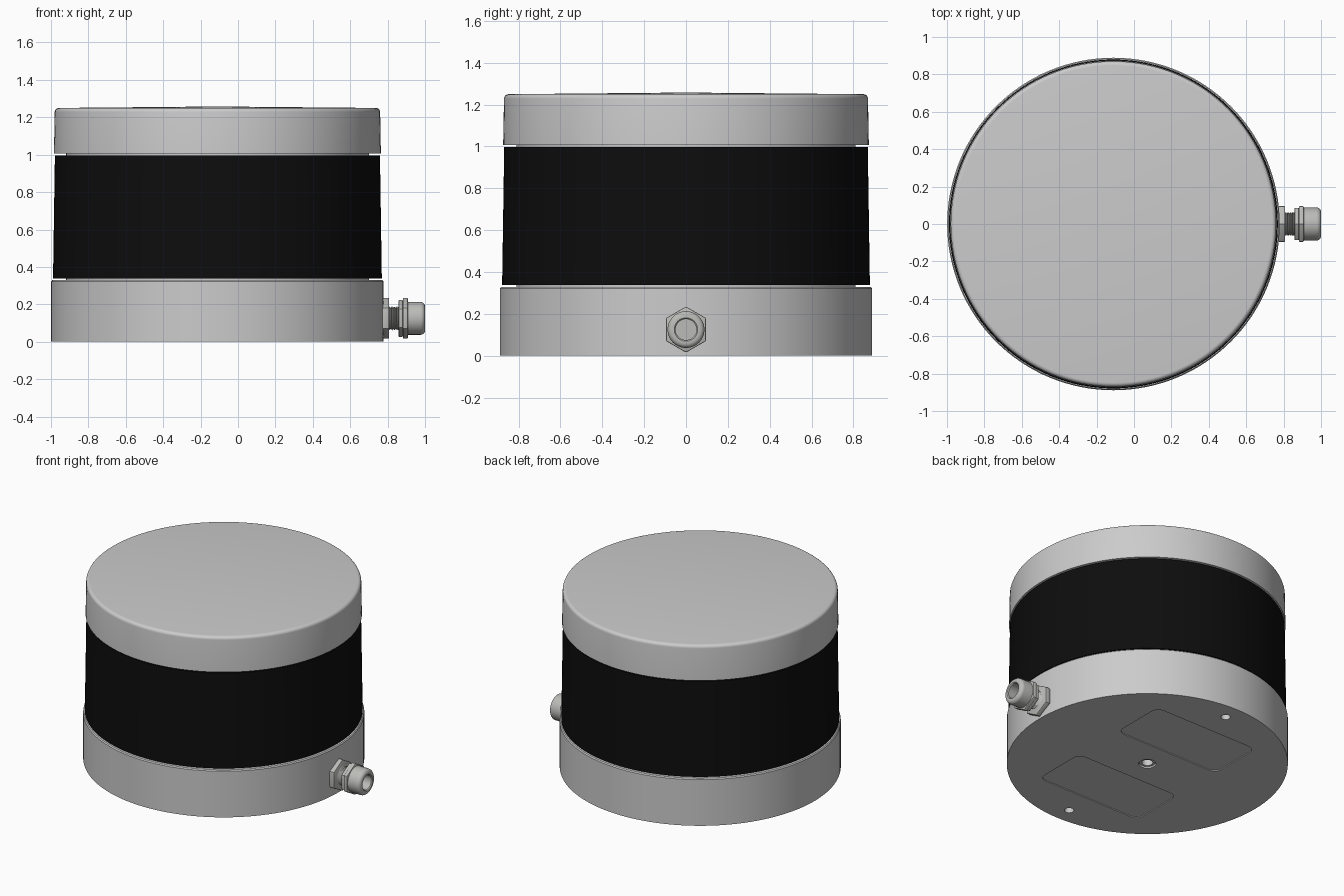
import bpy, bmesh
from math import sin, cos, pi, radians
from mathutils import Matrix

if "Cube" in bpy.data.objects:
    bpy.data.objects.remove(bpy.data.objects["Cube"])

CX = -0.11      # body axis
GZ = 0.125      # cable gland height


def finish(name, bm, matrix=None, angle=30, mat=None):
    bmesh.ops.remove_doubles(bm, verts=bm.verts, dist=1e-5)
    bmesh.ops.recalc_face_normals(bm, faces=bm.faces)
    if matrix:
        bm.transform(matrix)
    me = bpy.data.meshes.new(name)
    bm.to_mesh(me)
    bm.free()
    ob = bpy.data.objects.new(name, me)
    bpy.context.collection.objects.link(ob)
    if mat:
        me.materials.append(mat)
    bpy.ops.object.select_all(action='DESELECT')
    ob.select_set(True)
    bpy.context.view_layer.objects.active = ob
    bpy.ops.object.shade_smooth_by_angle(angle=radians(angle))
    return ob


def lathe(name, profile, matrix, segs=128, mat=None, closed=False):
    """Revolve (radius, height) points about z."""
    bm = bmesh.new()
    vs = [bm.verts.new((r, 0, z)) for r, z in profile]
    es = [bm.edges.new(p) for p in zip(vs, vs[1:])]
    if closed:
        es.append(bm.edges.new((vs[-1], vs[0])))
    bmesh.ops.spin(bm, geom=vs + es, cent=(0, 0, 0), axis=(0, 0, 1),
                   angle=2 * pi, steps=segs, use_duplicate=False)
    return finish(name, bm, matrix, mat=mat)


def arc(cx, cz, r, a0, a1, n=6):
    return [(cx + r * cos(radians(a0 + (a1 - a0) * i / n)),
             cz + r * sin(radians(a0 + (a1 - a0) * i / n))) for i in range(n + 1)]


def prism(bm, outline, z0, z1):
    f = bm.faces.new([bm.verts.new((x, y, z0)) for x, y in outline])
    ext = bmesh.ops.extrude_face_region(bm, geom=[f])['geom']
    bmesh.ops.translate(bm, vec=(0, 0, z1 - z0),
                        verts=[v for v in ext if isinstance(v, bmesh.types.BMVert)])


body = Matrix.Translation((CX, 0, 0))
black = bpy.data.materials.new("black_window")
black.diffuse_color = (0.004, 0.004, 0.004, 1)
black.use_nodes = True
black.node_tree.nodes["Principled BSDF"].inputs["Base Color"].default_value = black.diffuse_color

# Base with a small top chamfer
base = lathe("base", [(0, 0), (0.889, 0), (0.889, 0.322), (0.883, 0.329), (0, 0.329)], body)

# Recessed core showing in the two seams
lathe("core", [(0, 0.31), (0.81, 0.31), (0.81, 1.03), (0, 1.03)], body)

# Slightly tapered black window band
lathe("window_band", [(0, 0.337), (0.879, 0.337), (0.869, 0.997), (0, 0.997)], body, mat=black)

# Top cap with filleted rim and shallow dome
lathe("top_cap", [(0, 1.006), (0.874, 1.006)] + arc(0.848, 1.228, 0.022, 0, 90) + [(0, 1.258)], body)

# Underside cutters: screw holes, centre socket and two shallow recesses
bm = bmesh.new()
for y, r, depth in ((-0.77, 0.03, 0.12), (0.77, 0.03, 0.12), (0, 0.055, 0.08)):
    prism(bm, [(r * cos(2 * pi * i / 32), y + r * sin(2 * pi * i / 32)) for i in range(32)],
          -0.05, depth)
for s in (-1, 1):
    pts = []
    for cx, cy, a in ((0.35, 0.525, 0), (-0.35, 0.525, 90), (-0.35, 0.245, 180), (0.35, 0.245, 270)):
        pts += arc(cx, cy, 0.055, a, a + 90)
    prism(bm, [(x, s * y) for x, y in pts], -0.05, 0.006)
cutter = finish("underside_cutter", bm, body)
mod = base.modifiers.new("underside", 'BOOLEAN')
mod.object, mod.solver = cutter, 'EXACT'
cutter.hide_render = True
cutter.hide_set(True)
bpy.context.view_layer.objects.active = base
base.select_set(True)
bpy.ops.object.modifier_apply(modifier=mod.name)
bpy.data.objects.remove(cutter)
bpy.ops.object.shade_smooth_by_angle(angle=radians(30))

# Bushing in the centre socket
lathe("centre_bushing", [(0.035, 0.008), (0.05, 0.008), (0.055, 0.014), (0.055, 0.08), (0.035, 0.08)],
      body, 32, closed=True)

# Cable gland, modelled along z then laid along +x
gland = Matrix.Translation((0, 0, GZ)) @ Matrix.Rotation(pi / 2, 4, 'Y')
steel = bpy.data.materials.new("gland_metal")
steel.diffuse_color = (0.5, 0.5, 0.48, 1)
steel.use_nodes = True
steel.node_tree.nodes["Principled BSDF"].inputs["Base Color"].default_value = steel.diffuse_color


def hex_nut(name, r, x0, x1):
    bm = bmesh.new()
    prism(bm, [(r * cos(i * pi / 3), r * sin(i * pi / 3)) for i in range(6)], x0, x1)
    bmesh.ops.bevel(bm, geom=[e for e in bm.edges], offset=0.005,
                    segments=2, affect='EDGES', profile=0.5)
    # Bore the nut by removing its ends and bridging to inner rings is hidden by the stem
    return finish(name, bm, gland, mat=steel)


hex_nut("gland_lock_nut", 0.11, 0.772, 0.808)
hex_nut("gland_body_nut", 0.1, 0.858, 0.882)
hex_nut("gland_cap_nut", 0.11, 0.881, 0.908)

# Threaded stem
thread = [(0, 0.76)]
for i in range(6):
    x = 0.805 + i * 0.009
    thread += [(0.056, x), (0.064, x + 0.0045)]
lathe("gland_thread", thread + [(0.056, 0.862), (0, 0.862)], gland, 32, steel)

# Rounded clamping cap with cable bore
lathe("gland_cap", [(0, 0.89), (0.088, 0.89)] + arc(0.064, 0.976, 0.024, 0, 90)
      + [(0.056, 1.0), (0.05, 0.994), (0.05, 0.915), (0, 0.915)], gland, 48, steel)
